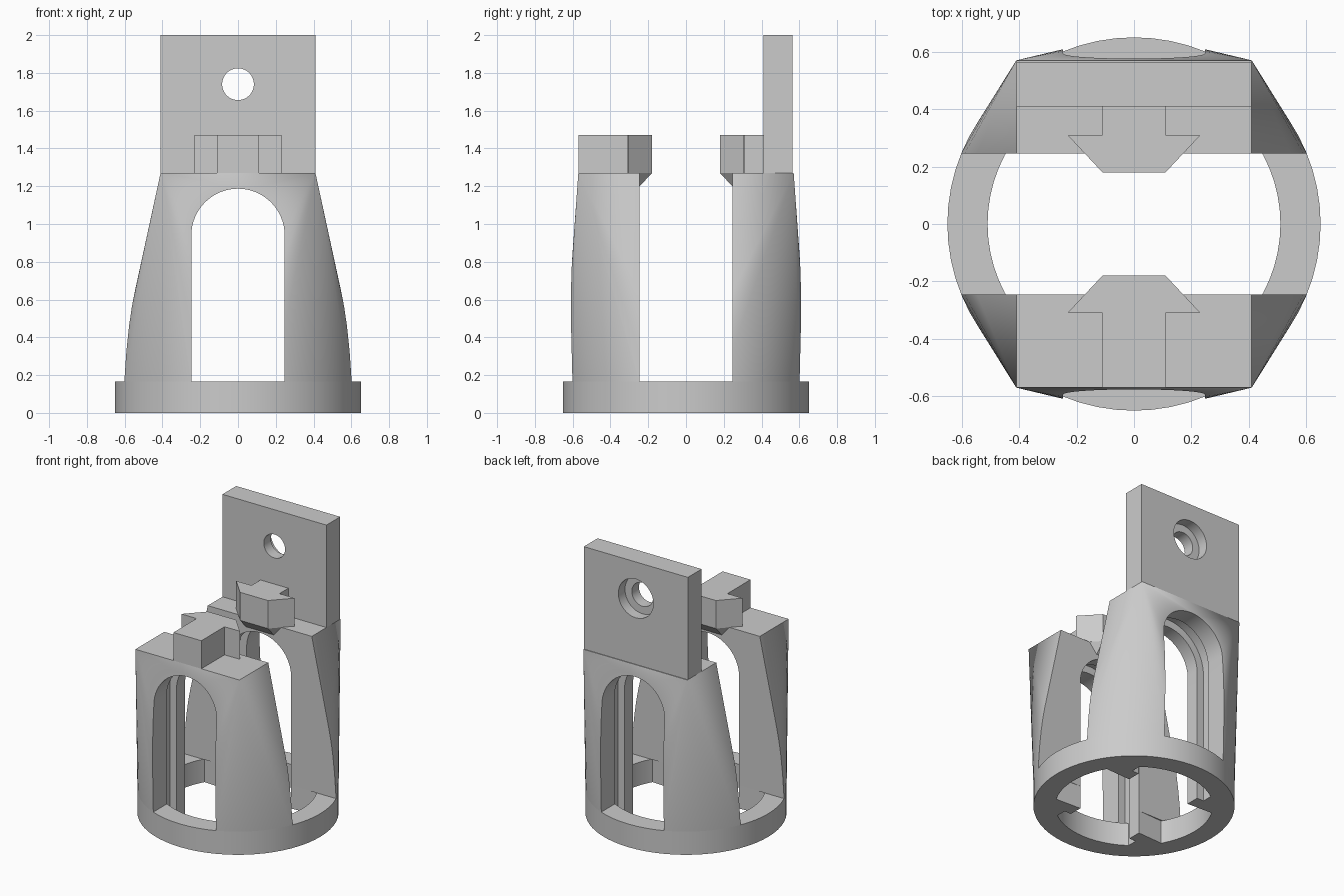
import bpy, bmesh, math
from mathutils import Matrix

cube = bpy.data.objects.get("Cube")
if cube:
    bpy.data.objects.remove(cube, do_unlink=True)

grey = bpy.data.materials.new("light_grey")
grey.use_nodes = True
colour = (0.6, 0.6, 0.6, 1)
grey.diffuse_color = colour
grey.node_tree.nodes["Principled BSDF"].inputs["Base Color"].default_value = colour


def finish(name, bm):
    bmesh.ops.recalc_face_normals(bm, faces=bm.faces)
    mesh = bpy.data.meshes.new(name)
    bm.to_mesh(mesh)
    bm.free()
    mesh.materials.append(grey)
    ob = bpy.data.objects.new(name, mesh)
    bpy.context.collection.objects.link(ob)
    return ob


def hull(name, points):
    bm = bmesh.new()
    for p in points:
        bm.verts.new(p)
    res = bmesh.ops.convex_hull(bm, input=bm.verts)
    bmesh.ops.dissolve_limit(bm, angle_limit=0.002, verts=bm.verts, edges=bm.edges)
    return finish(name, bm)


def box(name, x0, x1, y0, y1, z0, z1):
    return hull(name, [(x, y, z) for x in (x0, x1) for y in (y0, y1) for z in (z0, z1)])


def prism(name, outline, a, b, axis="Z"):
    """Extrude a 2D outline along z, or an x-z outline along y."""
    bm = bmesh.new()
    place = (lambda p, d: (p[0], p[1], d)) if axis == "Z" else (lambda p, d: (p[0], d, p[1]))
    low = [bm.verts.new(place(p, a)) for p in outline]
    high = [bm.verts.new(place(p, b)) for p in outline]
    bm.faces.new(low)
    bm.faces.new(high)
    n = len(outline)
    for i in range(n):
        bm.faces.new((low[i], low[(i + 1) % n], high[(i + 1) % n], high[i]))
    return finish(name, bm)


def arc(r, start=0, end=360, n=64, cx=0, cy=0):
    steps = n if end - start == 360 else n + 1
    angles = [math.radians(start + (end - start) * i / n) for i in range(steps)]
    return [(cx + r * math.cos(t), cy + r * math.sin(t)) for t in angles]


def boolean(ob, *tools, op="DIFFERENCE"):
    for tool in tools:
        mod = ob.modifiers.new("cut", "BOOLEAN")
        mod.operation, mod.solver, mod.object = op, "EXACT", tool
        bpy.context.view_layer.objects.active = ob
        bpy.ops.object.modifier_apply(modifier=mod.name)
        bpy.data.objects.remove(tool, do_unlink=True)


def smooth(ob):
    bpy.ops.object.select_all(action="DESELECT")
    ob.select_set(True)
    bpy.context.view_layer.objects.active = ob
    bpy.ops.object.shade_smooth_by_angle(angle=math.radians(25))


R, BORE, GAP, RIM, SHOULDER = 0.65, 0.51, 0.245, 0.165, 1.27
HALF_X, HALF_Y = 0.41, 0.57


def arch(name, half, y0, y1, z0):
    outline = [(-half, z0), (half, z0)] + arc(half, 0, 180, 32, cy=0.94)
    return prism(name, outline, y0, y1, "Y")


# Base ring
ring = prism("base_ring", arc(R), 0, RIM)
boolean(ring, prism("bore", arc(BORE), -0.1, 0.5))
smooth(ring)

# Two legs blending from the round base to a rectangular shoulder
corners = [(x, y, SHOULDER) for x in (-HALF_X, HALF_X) for y in (-HALF_Y, HALF_Y)]
for name, s in (("front", -1), ("back", 1)):
    leg = hull(name + "_leg", [(x, y, RIM) for x, y in arc(R)] + corners)
    keep = sorted((s * GAP, s))
    boolean(leg, box("half", -1, 1, *keep, 0, 2), op="INTERSECT")
    boolean(leg, arch("opening", 0.247, -1, 1, -0.1),
            arch("groove", 0.30, *sorted((s * 0.34, s * 0.45)), -0.1))
    smooth(leg)

    # Leg feet that run down inside the ring
    for side, x in (("left", 1), ("right", -1)):
        bounds = arc(BORE + 0.02, 28.8, 61.2, 8)
        foot = prism(f"{name}_{side}_foot",
                     [(x * px, s * py) for px, py in
                      [(0.247, GAP)] + bounds[:-1] + [(0.30, 0.45), (0.30, 0.34), (0.247, 0.34)]],
                     0, RIM)

    # Arrow shaped catch on the shoulder
    root = HALF_Y if s < 0 else 0.42
    half = [(0.11, root), (0.11, 0.31), (0.23, 0.308), (0.11, 0.18)]
    outline = [(x, s * y) for x, y in half] + [(-x, s * y) for x, y in reversed(half)]
    prism(name + "_catch", outline, SHOULDER, 1.47)

    # Sloped support under the overhanging catch
    hull(name + "_catch_support",
         [(x * m, s * y, z) for m in (-1, 1) for x, y, z in
          ((0.11, 0.18, SHOULDER), (0.17, GAP, SHOULDER), (0.11, GAP, 1.2))])

# Mounting plate with a counterbored screw hole
plate = box("mounting_plate", -HALF_X, HALF_X, 0.41, HALF_Y - 0.005, SHOULDER, 2)
boolean(plate, prism("hole", arc(0.084, n=48, cy=1.74), 0.3, 0.7, "Y"),
        prism("counterbore", arc(0.138, n=48, cy=1.74), 0.49, 0.7, "Y"))
smooth(plate)
